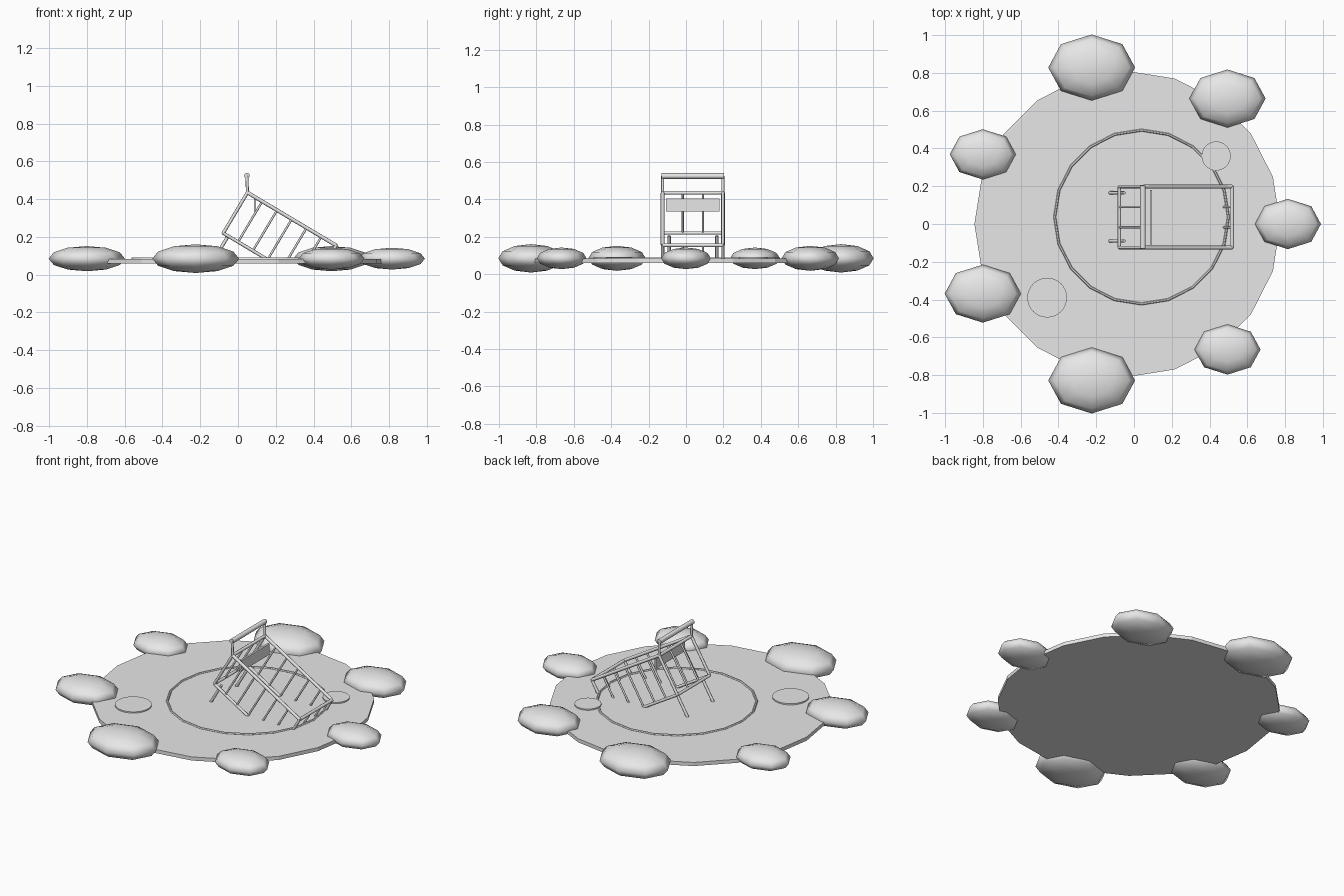
import bpy, math
from mathutils import Vector

if "Cube" in bpy.data.objects:
    bpy.data.objects.remove(bpy.data.objects["Cube"])

grey = bpy.data.materials.new("plain_grey")
grey.diffuse_color = (0.8, 0.8, 0.8, 1)
grey.use_nodes = True
grey.node_tree.nodes["Principled BSDF"].inputs["Base Color"].default_value = grey.diffuse_color


def finish(name, smooth=None):
    ob = bpy.context.object
    ob.name = name
    ob.data.materials.append(grey)
    if smooth is not None:
        bpy.ops.object.shade_smooth_by_angle(angle=math.radians(smooth))
    return ob


def disc(name, x, y, radius, z0, z1, sides):
    bpy.ops.mesh.primitive_cylinder_add(vertices=sides, radius=radius, depth=z1 - z0,
                                        location=(x, y, (z0 + z1) / 2))
    return finish(name)


def rod(name, a, b, radius, sides=8, floor=0.07):
    """Round bar from a to b, cut off where it sinks into the pond."""
    a, b = Vector(a), Vector(b)
    if a.z < b.z:
        a, b = b, a
    if a.z <= floor:
        return
    if b.z < floor:
        b = a.lerp(b, (a.z - floor) / (a.z - b.z))
    d = b - a
    bpy.ops.mesh.primitive_cylinder_add(vertices=sides, radius=radius, depth=d.length,
                                        location=(a + b) / 2,
                                        rotation=d.to_track_quat('Z', 'Y').to_euler())
    finish(name, 50)


# Pond slab, ripple ring and lily pads
CX = -0.035
disc("pond", CX, 0, 0.81, 0.06, 0.083, 20)
bpy.ops.mesh.primitive_torus_add(major_radius=0.46, minor_radius=0.007, major_segments=20,
                                 minor_segments=6, location=(0.04, 0.037, 0.084))
finish("ripple_ring", 40)
disc("lily_pad_large", -0.46, -0.39, 0.105, 0.08, 0.091, 32)
disc("lily_pad_small", 0.435, 0.36, 0.077, 0.08, 0.091, 32)

# Seven flattened rocks around the rim, in three repeating sizes
for i in range(7):
    ang = i * math.tau / 7
    r = (0.175, 0.202, 0.23)[i % 3]
    bpy.ops.mesh.primitive_uv_sphere_add(
        segments=8, ring_count=6, radius=1,
        location=(CX + 0.85 * math.cos(ang), 0.85 * math.sin(ang), 0.085))
    bpy.context.object.scale = (r, r * 0.76, r * 0.33)
    bpy.ops.object.transform_apply(location=False, rotation=False, scale=True)
    finish("rock", 180)

# Tipped, half sunken cart: u runs along the basket, v down its depth
L, D = 0.547, 0.25
TILT = math.radians(30.8)
Y0, Y1 = -0.125, 0.198


def pt(u, v, y):
    return (0.05 + u * math.cos(TILT) - v * math.sin(TILT), y,
            0.435 - u * math.sin(TILT) - v * math.cos(TILT))


for y in (Y0, Y1):
    rod("basket_top_rail", pt(0, 0, y), pt(L, 0, y), 0.010)
    rod("basket_bottom_rail", pt(0, D, y), pt(L, D, y), 0.009)
    for k in range(7):
        edge = k in (0, 6)
        rod("basket_side_bar", pt(k * L / 6, 0, y), pt(k * L / 6, D, y),
            0.009 if edge else 0.006)
    rod("handle_stem", pt(0, 0, y), (0.047, y, 0.525), 0.008)

# Cross rails and end panel bars
for u in (0, L):
    rod("cross_rail_top", pt(u, 0, Y0), pt(u, 0, Y1), 0.010)
    rod("cross_rail_bottom", pt(u, D, Y0), pt(u, D, Y1), 0.009)
    for k in (1, 2):
        y = Y0 + (Y1 - Y0) * k / 3
        rod("end_panel_bar", pt(u, 0, y), pt(u, D, y), 0.006)

# Push handle
rod("push_handle", (0.047, Y0 - 0.006, 0.525), (0.047, Y1 + 0.006, 0.525), 0.015, 12)

# Caster legs reaching to the pond
for y in (-0.09, 0.165):
    rod("caster_leg", pt(0.03, D, y), pt(0.03, D + 0.17, y), 0.009)

# Child seat flap
bpy.ops.mesh.primitive_cube_add(size=1, location=(0.09, 0.036, 0.371))
bpy.context.object.scale = (0.012, 0.288, 0.07)
finish("seat_flap")
